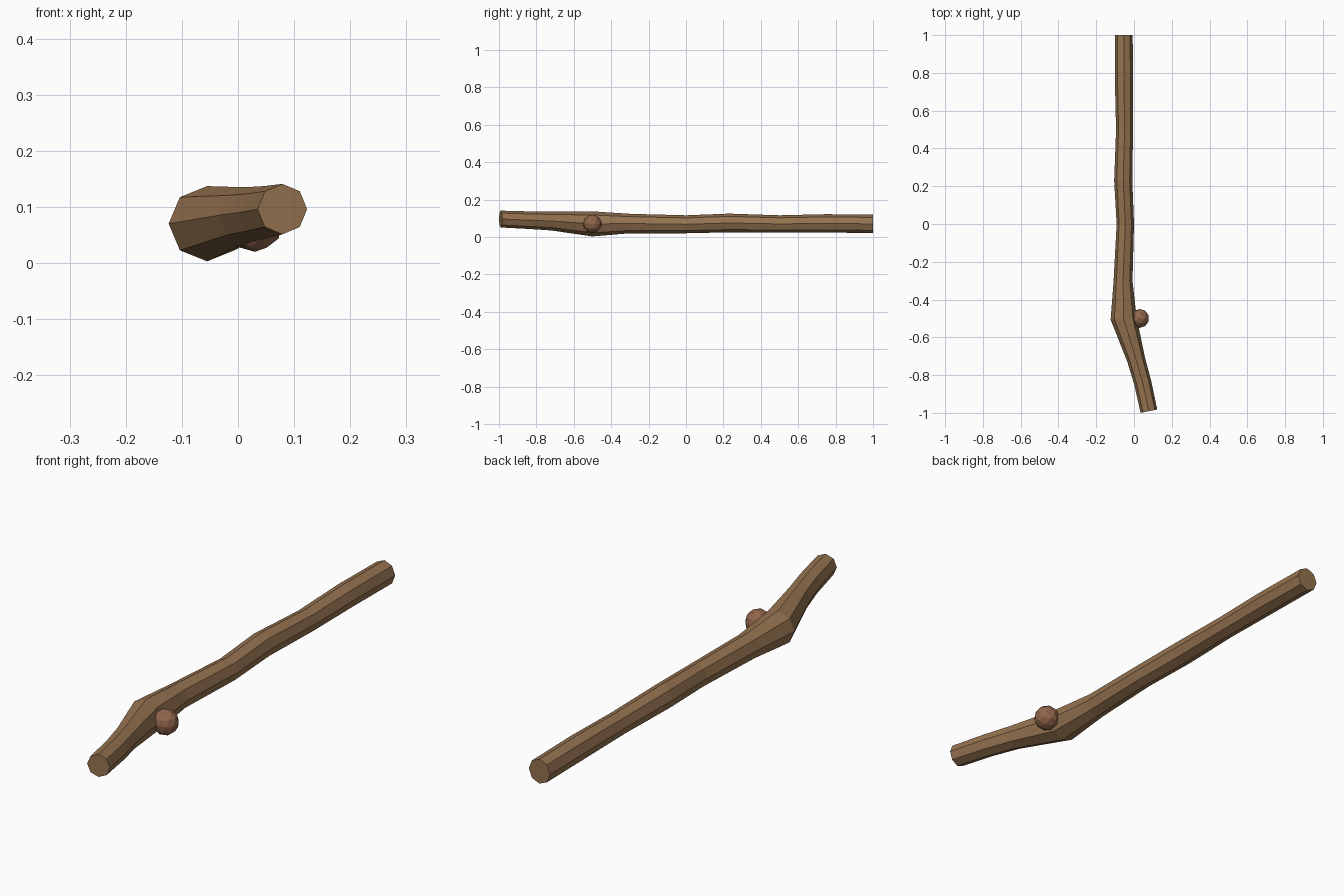
import bpy, bmesh, math
from mathutils import Vector

if "Cube" in bpy.data.objects:
    bpy.data.objects.remove(bpy.data.objects["Cube"])


def material(name, color):
    m = bpy.data.materials.new(name)
    m.diffuse_color = (*color, 1)
    m.use_nodes = True
    m.node_tree.nodes["Principled BSDF"].inputs["Base Color"].default_value = m.diffuse_color
    return m


def finish(bm, name, mat):
    bmesh.ops.recalc_face_normals(bm, faces=bm.faces)
    mesh = bpy.data.meshes.new(name)
    bm.to_mesh(mesh)
    bm.free()
    mesh.materials.append(mat)
    ob = bpy.data.objects.new(name, mesh)
    bpy.context.collection.objects.link(ob)
    return ob


bark = material("bark", (0.30, 0.17, 0.08))
knot_wood = material("knot_wood", (0.28, 0.13, 0.07))

# Branch: eight-sided rings (x, y, z, half width, half height, yaw)
rings = [
    (0.079, -0.991, 0.096, 0.045, 0.045, 0.20),
    (0.046, -0.84, 0.090, 0.046, 0.047, 0.22),
    (0.012, -0.72, 0.085, 0.048, 0.050, 0.25),
    (-0.055, -0.50, 0.070, 0.069, 0.067, 0.10),
    (-0.058, -0.30, 0.072, 0.050, 0.052, 0.0),
    (-0.046, 0.00, 0.068, 0.046, 0.048, 0.0),
    (-0.057, 0.23, 0.075, 0.048, 0.050, 0.0),
    (-0.050, 0.50, 0.070, 0.045, 0.046, 0.0),
    (-0.053, 0.75, 0.073, 0.048, 0.049, 0.0),
    (-0.054, 1.00, 0.070, 0.047, 0.049, 0.0),
]
bm = bmesh.new()
loops = []
for x, y, z, w, h, yaw in rings:
    loop = []
    for i in range(8):
        a = math.tau * i / 8
        u = w * math.cos(a)
        loop.append(bm.verts.new((x + u * math.cos(yaw), y + u * math.sin(yaw),
                                  z + h * math.sin(a))))
    loops.append(loop)
for a, b in zip(loops, loops[1:]):
    for i in range(8):
        j = (i + 1) % 8
        bm.faces.new((a[i], a[j], b[j], b[i]))
bm.faces.new(loops[0])
bm.faces.new(loops[-1])
finish(bm, "branch", bark)

# Knot at the bend
bm = bmesh.new()
bmesh.ops.create_icosphere(bm, subdivisions=2, radius=0.05)
bmesh.ops.translate(bm, verts=bm.verts, vec=Vector((0.03, -0.50, 0.07)))
finish(bm, "knot", knot_wood)
